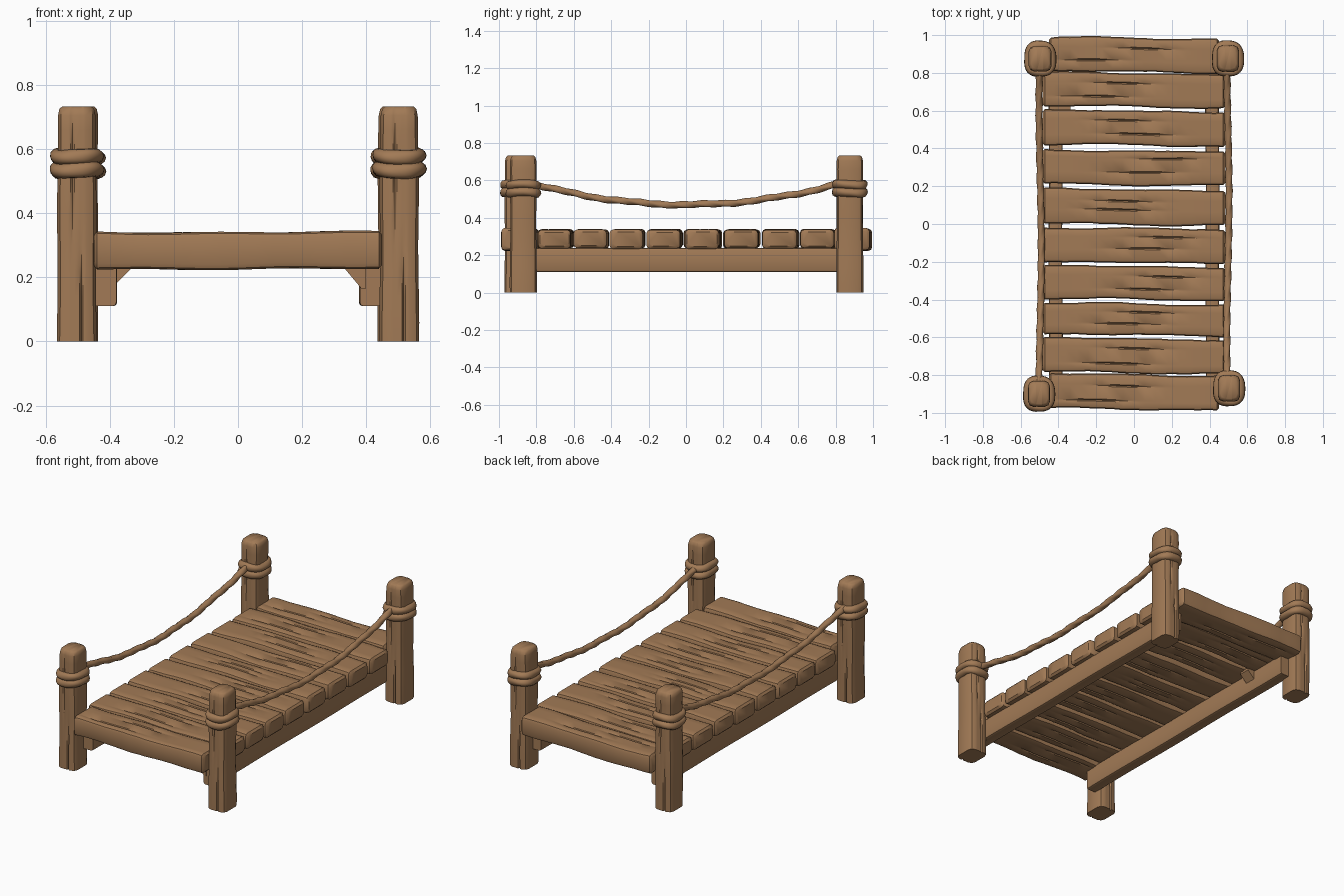
import bpy, math, random
from mathutils import Vector, Matrix

if "Cube" in bpy.data.objects:
    bpy.data.objects.remove(bpy.data.objects["Cube"])

random.seed(7)
wood = bpy.data.materials.new("brown wood")
wood.diffuse_color = (0.36, 0.195, 0.092, 1)
wood.use_nodes = True
wood.node_tree.nodes["Principled BSDF"].inputs["Base Color"].default_value = wood.diffuse_color


def make(name, verts, faces, angle=40):
    me = bpy.data.meshes.new(name)
    me.from_pydata(verts, [], faces)
    me.shade_smooth()
    me.set_sharp_from_angle(angle=math.radians(angle))
    me.materials.append(wood)
    ob = bpy.data.objects.new(name, me)
    bpy.context.collection.objects.link(ob)
    return ob


def loft(name, rings, closed=False, angle=40):
    n, m = len(rings[0]), len(rings)
    verts = [p for r in rings for p in r]
    faces = []
    for i in range(m if closed else m - 1):
        a, b = i * n, ((i + 1) % m) * n
        for k in range(n):
            k2 = (k + 1) % n
            faces.append((a + k, a + k2, b + k2, b + k))
    if not closed:
        faces += [tuple(reversed(range(n))), tuple(range((m - 1) * n, m * n))]
    return make(name, verts, faces, angle)


def section(a, b, c, grooves):
    """Rounded rectangle, half sizes a, b, with V cracks (position, depth) on both b sides."""
    def half(s):
        pts = [(a, b - c), (a - .3 * c, b - .3 * c), (a - c, b)]
        for g, d in sorted(grooves, reverse=True):
            g *= s
            pts += [(g + .006, b), (g, b - d), (g - .006, b)]
        pts += [(c - a, b), (.3 * c - a, b - .3 * c), (-a, b - c)]
        return pts
    top = half(1)
    return top + [(-x, -y) for x, y in top]


def crack(t, start, end, depth):
    return depth * max(0, math.sin(math.pi * (t - start) / (end - start))) if start < t < end else 0


def plank(name, x0, x1, y, hy, z0, z1):
    n, rings = 16, []
    ph = [random.uniform(0, 6.28) for _ in range(4)]
    g1, g2 = random.uniform(-.05, -.015), random.uniform(.015, .05)
    s1, s2 = random.uniform(0, .35), random.uniform(.2, .5)
    hz, zc = (z1 - z0) / 2, (z0 + z1) / 2
    ts = [0, .012] + [i / n for i in range(1, n)] + [.988, 1]
    for i, t in enumerate(ts):
        cap = .012 if i in (0, len(ts) - 1) else 0
        x = x0 + (x1 - x0) * t
        a = hy - cap + .003 * math.sin(9 * t + ph[0]) + random.uniform(-.002, .002)
        b = hz - cap + .002 * math.sin(13 * t + ph[1])
        yc = y + .003 * math.sin(6 * t + ph[2]) - .012 * (t - .5)
        z = zc + .002 * math.sin(5 * t + ph[3])
        sec = section(a, b, .018, [(g1, crack(t, s1, s1 + .5, .008)),
                                   (g2, crack(t, s2, s2 + .45, .008))])
        rings.append([(x, yc + u, z + v) for u, v in sec])
    return loft(name, rings)


def post(name, x, y):
    rings = []
    ph = random.uniform(0, 6.28)
    for z, k in [(0, 1), (.06, 1), (.14, 1), (.22, 1), (.3, .99), (.4, .99), (.5, .98),
                 (.6, .97), (.66, .98), (.705, .97), (.725, .9), (.733, .76)]:
        a = .061 * k + .0015 * math.sin(14 * z + ph)
        b = .071 * k + .0015 * math.sin(11 * z + ph)
        sec = section(a, b, .03, [(-.014, crack(z, -.15, .3, .014)),
                                  (.013, crack(z, .3, .74, .008))])
        rings.append([(x + u, y + v, z) for u, v in sec])
    return loft(name, rings)


def rope(name, path, r, closed=False, pitch=40, lobe=.1):
    """Twisted three-strand tube along a path."""
    rings, s, n = [], 0, len(path)
    for i, p in enumerate(path):
        q = path[(i + 1) % n] if closed or i < n - 1 else p
        o = path[i - 1] if closed or i else p
        t = (q - o).normalized()
        side = t.cross(Vector((0, 0, 1))).normalized()
        up = side.cross(t)
        ring = []
        for k in range(12):
            th = -2 * math.pi * k / 12
            rr = r * (1 + lobe * math.cos(3 * th + pitch * s))
            ring.append(p + (side * math.cos(th) + up * math.sin(th)) * rr)
        rings.append(ring)
        s += (q - p).length
    return loft(name, rings, closed, 60)


def band(name, x, y, z, r):
    path = []
    for i in range(40):
        th = 2 * math.pi * i / 40
        c, s = math.cos(th), math.sin(th)
        path.append(Vector((x + .061 * math.copysign(abs(c) ** .7, c),
                            y + .072 * math.copysign(abs(s) ** .7, s),
                            z + .004 * math.sin(2 * th + x * 5 + y))))
    return rope(name, path, r, True, 45, .06)


# corner posts with two rope coils each
corners = {"front_left": (-.503, -.899), "front_right": (.503, -.87),
           "back_left": (-.497, .875), "back_right": (.497, .876)}
for key, (px, py) in corners.items():
    post(key + "_post", px, py)
    band(key + "_lower_coil", px, py, .535, .024)
    band(key + "_upper_coil", px, py, .577, .023)

# deck planks; the end ones fit between the posts
spans = [(-.983, -.795), (-.79, -.605), (-.59, -.42), (-.402, -.222), (-.208, -.02),
         (-.005, .185), (.205, .39), (.415, .6), (.618, .8), (.803, .987)]
for i, (y0, y1) in enumerate(spans):
    end = i in (0, 9)
    w = .45 if end else .484
    plank("plank_%d" % (i + 1), -w, w, (y0 + y1) / 2, (y1 - y0) / 2 - .001,
          .226 if end else .236, .342 if end else .337)

# side beams under the deck
for name, x in (("left_beam", -.415), ("right_beam", .415)):
    rings = []
    for y in [-.88 + 1.76 * j / 12 for j in range(13)]:
        sec = section(.036, .064, .012, [])
        w = .002 * math.sin(7 * y + x)
        rings.append([(x - u + w, y, .174 + v) for u, v in sec])
    loft(name, rings)

# small wedge braces between beams and planks
for name, s, y, d in (("right_brace", 1, -.85, .06), ("left_brace", -1, .6, .05)):
    prof = [(.335, .24), (.335, .225), (.385, .225 - d), (.40, .225 - d), (.40, .24)]
    a, b = [[(s * u, y + e, v) for u, v in prof] for e in (-.035, .035)]
    loft(name, [a, b] if s > 0 else [b, a], angle=20)

# sagging hand ropes
for name, s in (("left_rope", -1), ("right_rope", 1)):
    path = []
    for i in range(121):
        y = -.84 + 1.68 * i / 120
        path.append(Vector((s * (.497 + .006 * math.sin(4 * y + s)), y,
                            .47 + .112 * (y / .82) ** 2 + .003 * math.sin(17 * y))))
    rope(name, path, .018, False, 55, .12)

# make every part's normals face outward
import bmesh
for ob in bpy.data.objects:
    bm = bmesh.new()
    bm.from_mesh(ob.data)
    bmesh.ops.recalc_face_normals(bm, faces=bm.faces)
    bm.to_mesh(ob.data)
    bm.free()
